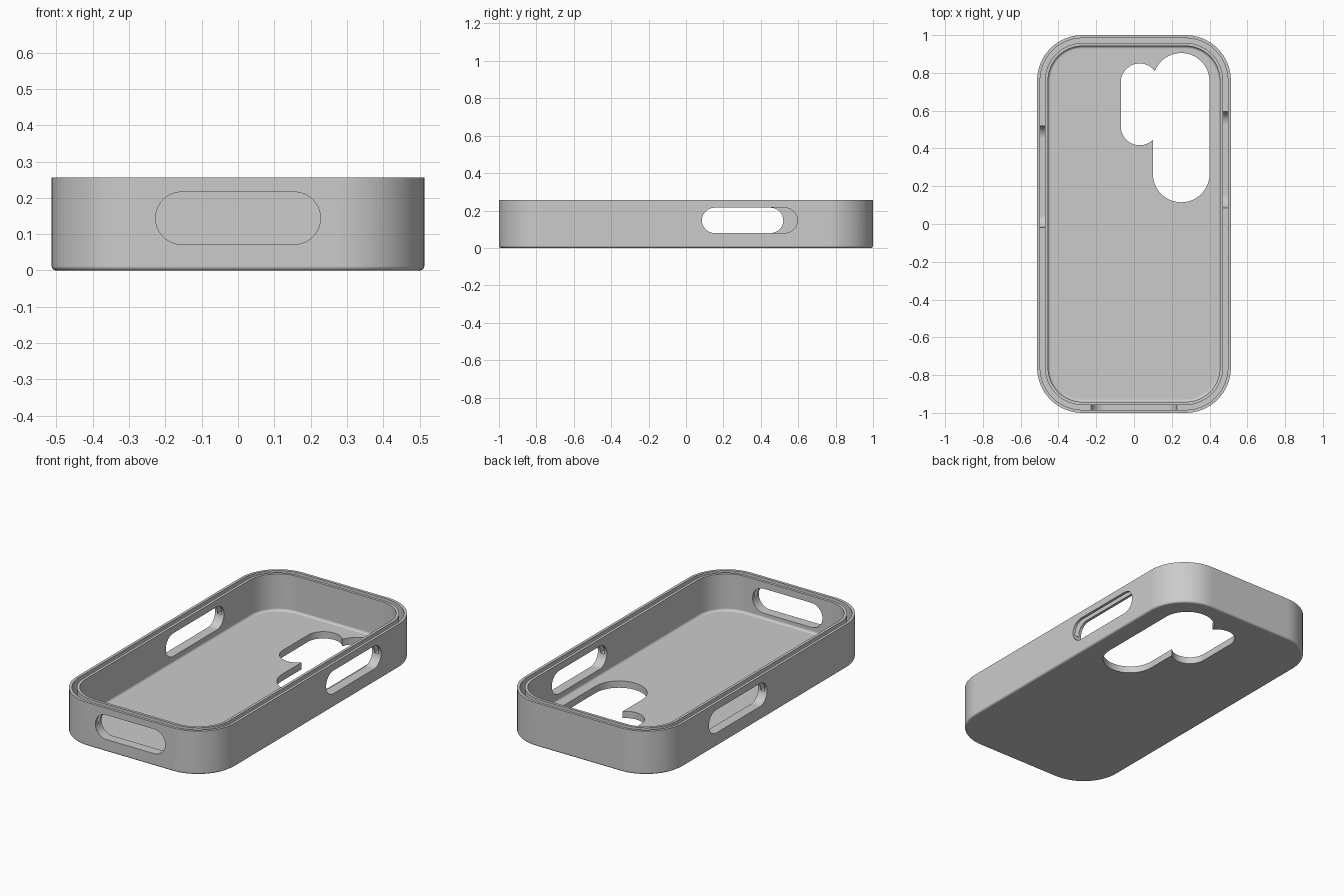
import bpy, bmesh
from math import sin, cos, pi, radians

if "Cube" in bpy.data.objects:
    bpy.data.objects.remove(bpy.data.objects["Cube"])

HALF_X, HALF_Y, HEIGHT = 0.513, 1.0, 0.256
CORNER, FLOOR = 0.24, 0.04
EDGE, COVE = 0.012, 0.014           # outer bottom round, inner floor round
GROOVE_OUT, GROOVE_IN, WALL = 0.016, 0.042, 0.058
GROOVE_Z = 0.14

grey = bpy.data.materials.new("matte_grey")
grey.use_nodes = True
colour = (0.6, 0.6, 0.6, 1)
grey.diffuse_color = colour
grey.node_tree.nodes["Principled BSDF"].inputs["Base Color"].default_value = colour


def make_object(name, bm):
    bmesh.ops.recalc_face_normals(bm, faces=bm.faces)
    mesh = bpy.data.meshes.new(name)
    bm.to_mesh(mesh)
    bm.free()
    mesh.materials.append(grey)
    obj = bpy.data.objects.new(name, mesh)
    bpy.context.collection.objects.link(obj)
    return obj


def rounded_outline(half_u, half_v, radius, u=0, v=0, steps=16):
    """Points of a rounded rectangle, counter-clockwise; a slot when radius fills one side."""
    points = []
    for quarter, (su, sv) in enumerate([(1, 1), (-1, 1), (-1, -1), (1, -1)]):
        for i in range(steps + 1):
            a = (quarter + i / steps) * pi / 2
            p = (u + su * (half_u - radius) + radius * cos(a),
                 v + sv * (half_v - radius) + radius * sin(a))
            if not points or abs(p[0] - points[-1][0]) + abs(p[1] - points[-1][1]) > 1e-5:
                points.append(p)
    if abs(points[0][0] - points[-1][0]) + abs(points[0][1] - points[-1][1]) < 1e-5:
        points.pop()
    return points


def loft(rings):
    """Closed solid from rings of 3D points with equal counts."""
    bm = bmesh.new()
    loops = [[bm.verts.new(p) for p in ring] for ring in rings]
    for low, high in zip(loops, loops[1:]):
        for i in range(len(low)):
            j = (i + 1) % len(low)
            bm.faces.new((low[i], low[j], high[j], high[i]))
    bm.faces.new(loops[0][::-1])
    bm.faces.new(loops[-1])
    return bm


def slot_cutter(name, axis, start, end, u0, u1, v0, v1):
    """Slot-shaped prism running along the given axis."""
    half_u, half_v = (u1 - u0) / 2, (v1 - v0) / 2
    outline = rounded_outline(half_u, half_v, min(half_u, half_v),
                              (u0 + u1) / 2, (v0 + v1) / 2)
    place = {"x": lambda u, v, w: (w, u, v),
             "y": lambda u, v, w: (u, w, v),
             "z": lambda u, v, w: (u, v, w)}[axis]
    obj = make_object(name, loft([[place(u, v, w) for u, v in outline]
                                  for w in (start, end)]))
    obj.hide_render = True
    return obj


# Tray section as (inset, height): bottom round, outer wall, rim groove, inner wall, floor round
quarter_turn = [i * pi / 8 for i in range(5)]
section = [(EDGE * (1 - sin(a)), EDGE * (1 - cos(a))) for a in quarter_turn]
section += [(0, HEIGHT), (GROOVE_OUT, HEIGHT), (GROOVE_OUT, GROOVE_Z),
            (GROOVE_IN, GROOVE_Z), (GROOVE_IN, HEIGHT), (WALL, HEIGHT)]
section += [(WALL + COVE * (1 - cos(a)), FLOOR + COVE * (1 - sin(a))) for a in quarter_turn]

case = make_object("case_tray", loft([
    [(x, y, z) for x, y in rounded_outline(HALF_X - d, HALF_Y - d, CORNER - d)]
    for d, z in section]))

# Openings: two in the long sides, one in the front, two overlapping in the floor
cutters = [
    slot_cutter("left_side_opening", "x", 0.35, 0.7, 0.085, 0.595, 0.08, 0.215),
    slot_cutter("right_side_opening", "x", -0.7, -0.35, -0.02, 0.52, 0.08, 0.215),
    slot_cutter("front_opening", "y", -1.2, -0.85, -0.227, 0.227, 0.072, 0.216),
    slot_cutter("large_floor_opening", "z", -0.1, 0.1, 0.1, 0.4, 0.115, 0.905),
    slot_cutter("small_floor_opening", "z", -0.12, 0.12, -0.07, 0.13, 0.417, 0.85),
]
for cutter in cutters:
    cut = case.modifiers.new(cutter.name, "BOOLEAN")
    cut.operation, cut.solver, cut.object = "DIFFERENCE", "EXACT", cutter

# Bake the cuts, then drop the cutters
depsgraph = bpy.context.evaluated_depsgraph_get()
cut_mesh = bpy.data.meshes.new_from_object(case.evaluated_get(depsgraph))
case.modifiers.clear()
case.data = cut_mesh
cut_mesh.materials.clear()
cut_mesh.materials.append(grey)
for cutter in cutters:
    bpy.data.objects.remove(cutter)

# Smooth rounds, crisp edges
for face in cut_mesh.polygons:
    face.use_smooth = True
    face.material_index = 0
cut_mesh.set_sharp_from_angle(angle=radians(30))
weighted = case.modifiers.new("even_shading", "WEIGHTED_NORMAL")
weighted.keep_sharp = True
